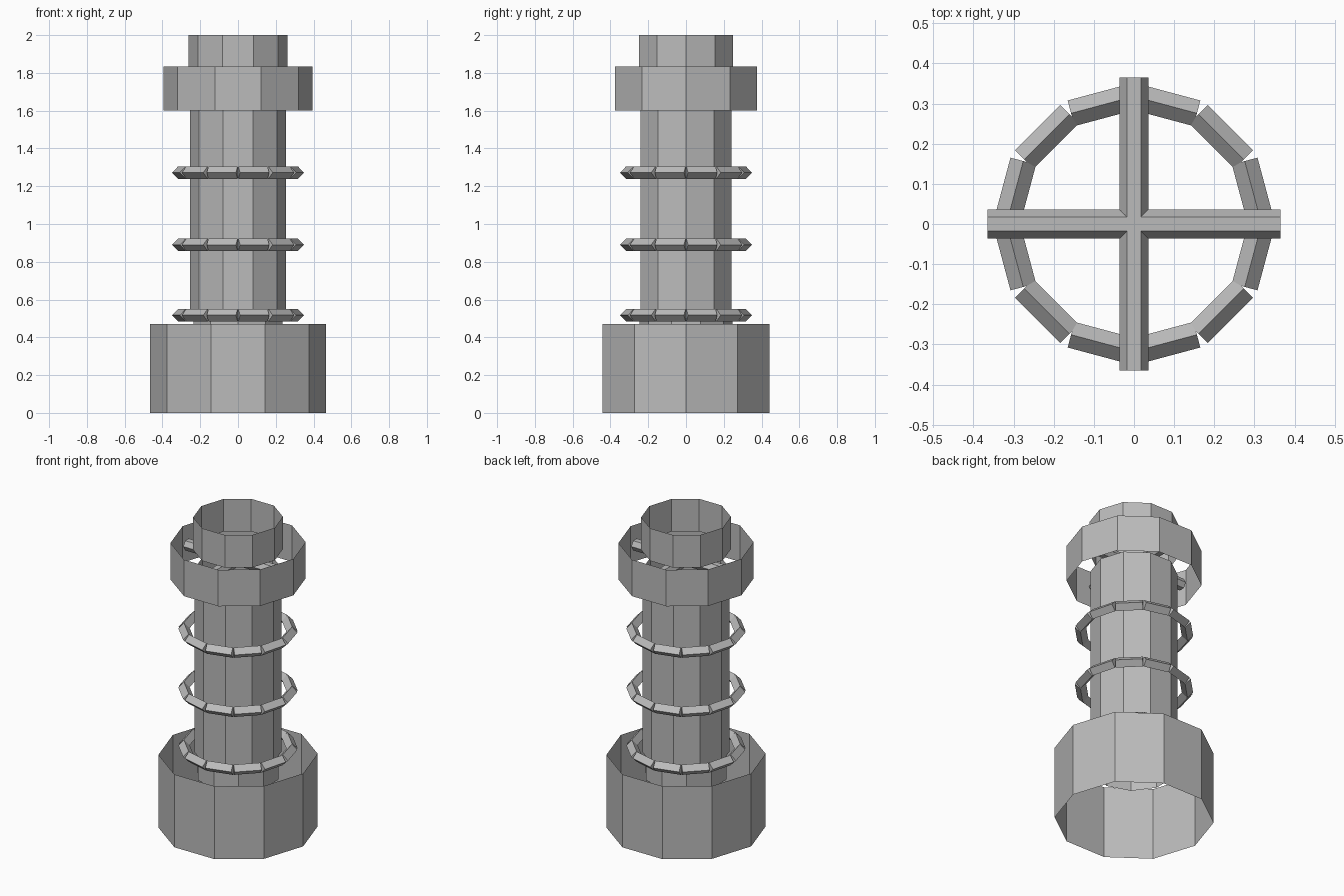
import bpy, bmesh
from math import pi, radians
from mathutils import Matrix, Vector

cube = bpy.data.objects.get("Cube")
if cube:
    bpy.data.objects.remove(cube, do_unlink=True)

grey = bpy.data.materials.new("plain grey")
grey.use_nodes = True
grey.diffuse_color = (0.5, 0.5, 0.5, 1)
grey.node_tree.nodes["Principled BSDF"].inputs["Base Color"].default_value = (0.5, 0.5, 0.5, 1)


def finish(name, bm):
    mesh = bpy.data.meshes.new(name)
    bm.to_mesh(mesh)
    bm.free()
    mesh.materials.append(grey)
    obj = bpy.data.objects.new(name, mesh)
    bpy.context.collection.objects.link(obj)
    return obj


def prism(bm, sides, radius, depth, matrix, caps):
    bmesh.ops.create_cone(bm, cap_ends=caps, segments=sides, radius1=radius,
                          radius2=radius, depth=depth, matrix=matrix)


def open_tube(name, radius, bottom, top, turn=0):
    """Thin ten-sided sleeve, open at both ends, corner on the x axis."""
    bm = bmesh.new()
    place = Matrix.Translation((0, 0, (bottom + top) / 2))
    # create_cone starts its corners on the y axis
    spin = Matrix.Rotation(pi / 2 + radians(turn), 4, "Z")
    prism(bm, 10, radius, top - bottom, place @ spin, False)
    return finish(name, bm)


# Sleeves from the ground up
open_tube("base_sleeve", 0.465, 0, 0.47)
open_tube("lower_pipe", 0.247, 0.34, 0.49, 18)
open_tube("main_pipe", 0.254, 0.485, 1.67)
open_tube("collar_sleeve", 0.395, 1.6, 1.835)
open_tube("top_pipe", 0.262, 1.79, 2.0)

# Rings of twelve straight diamond bars around the main pipe
for label, height in (("lower", 0.517), ("middle", 0.89), ("upper", 1.272)):
    bm = bmesh.new()
    for i in range(12):
        around = Matrix.Rotation(radians(15 + 30 * i), 4, "Z")
        shift = Matrix.Translation((0.307, 0, height))
        lay = Matrix.Rotation(pi / 2, 4, "X")
        prism(bm, 4, 0.033, 0.16, around @ shift @ lay, True)
    finish(label + "_ring", bm)

# Four six-sided spokes inside the collar
for i, side in enumerate(("left", "back", "right", "front")):
    bm = bmesh.new()
    around = Matrix.Rotation(i * pi / 2, 4, "Z")
    shift = Matrix.Translation((0.1825, 0, 1.725))
    lay = Matrix.Rotation(pi / 2, 4, "Y")
    prism(bm, 6, 0.036, 0.365, around @ shift @ lay, True)
    finish(side + "_spoke", bm)
